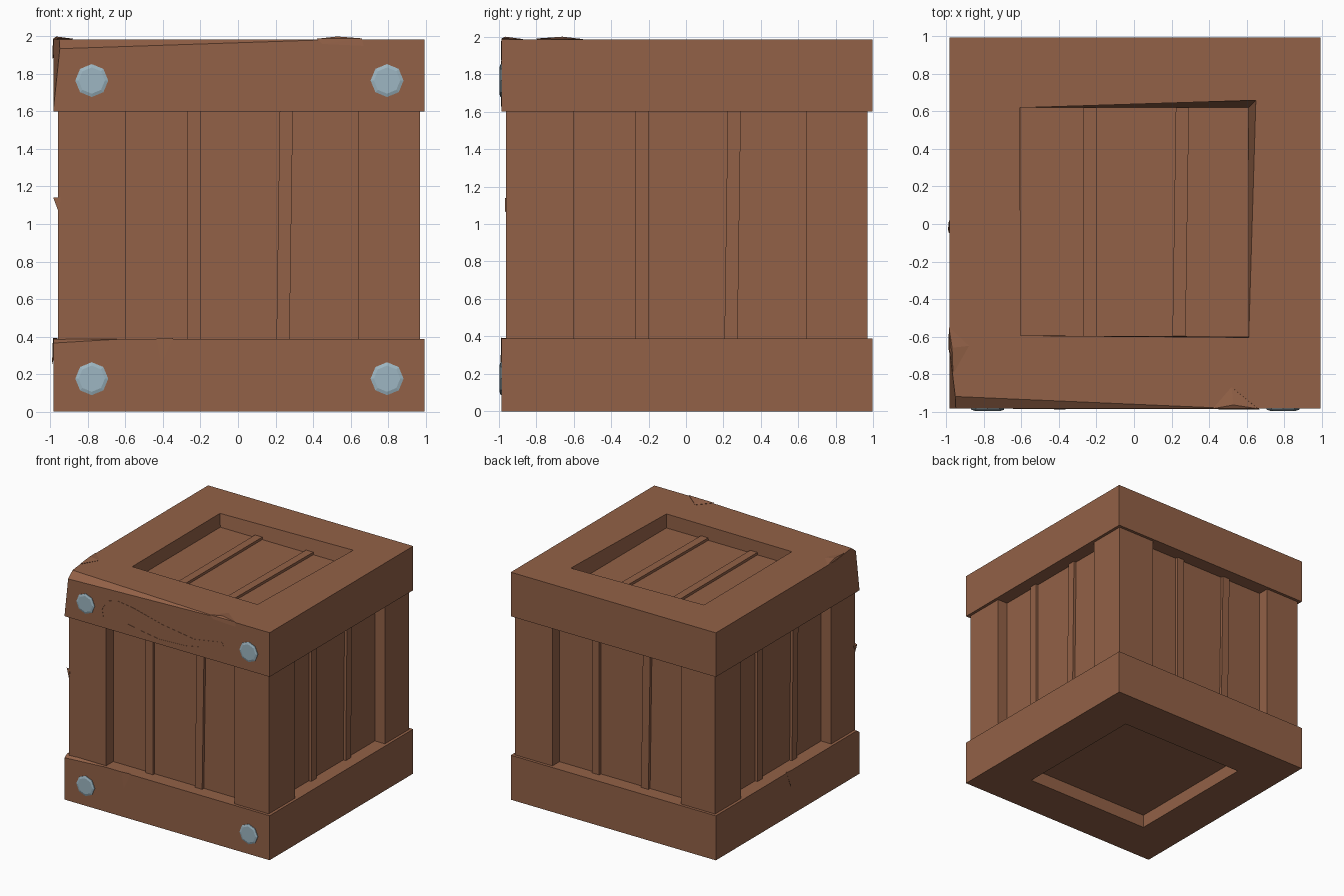
import bpy, bmesh, math
from mathutils import Vector, Matrix

if "Cube" in bpy.data.objects:
    bpy.data.objects.remove(bpy.data.objects["Cube"])

C = 0.005          # horizontal centre of the crate body
H = 0.99           # half width of the frames
WALL = 0.868       # half width of the recessed walls


def material(name, rgb):
    m = bpy.data.materials.new(name)
    m.diffuse_color = (*rgb, 1)
    m.use_nodes = True
    m.node_tree.nodes["Principled BSDF"].inputs["Base Color"].default_value = m.diffuse_color
    return m


WOOD = material("brown_wood", (0.29, 0.12, 0.063))
STEEL = material("pale_steel", (0.34, 0.47, 0.54))


def finish(name, bm, mat=WOOD):
    bmesh.ops.recalc_face_normals(bm, faces=bm.faces)
    me = bpy.data.meshes.new(name)
    bm.to_mesh(me)
    bm.free()
    me.materials.append(mat)
    ob = bpy.data.objects.new(name, me)
    bpy.context.collection.objects.link(ob)
    return ob


def prism(name, outline, to3d, thickness, mat=WOOD):
    """Extrude a flat outline along a vector; to3d maps (u, v) to space."""
    bm = bmesh.new()
    f = bm.faces.new([bm.verts.new(to3d(u, v)) for u, v in outline])
    ext = bmesh.ops.extrude_face_region(bm, geom=[f])
    vs = [g for g in ext["geom"] if isinstance(g, bmesh.types.BMVert)]
    bmesh.ops.translate(bm, verts=vs, vec=Vector(thickness))
    return finish(name, bm, mat)


def rect(a, b, c, d):
    return [(a, c), (b, c), (b, d), (a, d)]


def hull(name, pts):
    bm = bmesh.new()
    for p in pts:
        bm.verts.new(p)
    bmesh.ops.convex_hull(bm, input=bm.verts)
    return finish(name, bm)


def ring_of_four(ob):
    """Centre the part and repeat it on the other three sides."""
    for i in range(4):
        o = ob if i == 0 else ob.copy()
        if i:
            bpy.context.collection.objects.link(o)
        o.matrix_world = Matrix.Translation((C, C, 0)) @ Matrix.Rotation(i * math.pi / 2, 4, 'Z')


def frame(name, z_closed, z_open, floor, opening, cuts=()):
    """Square slab with a recessed panel on its z_open side."""
    bm = bmesh.new()
    def loop(pts, z):
        return [bm.verts.new((x, y, z)) for x, y in pts]
    outer = rect(C - H, C + H, C - H, C + H)
    inner = rect(-0.605, 0.61, -0.6, 0.62)
    loops = [loop(outer, z_closed), loop(outer, z_open), loop(opening, z_open), loop(inner, floor)]
    bm.faces.new(loops[0])
    bm.faces.new(loops[-1])
    for a, b in zip(loops, loops[1:]):
        for i in range(4):
            j = (i + 1) % 4
            bm.faces.new((a[i], a[j], b[j], b[i]))
    # worn edges sliced off
    for p, q, r in cuts:
        p, q, r = Vector(p), Vector(q), Vector(r)
        n = (q - p).cross(r - p).normalized()
        if (Vector((0, 0, 1)) - p).dot(n) > 0:
            n = -n
        res = bmesh.ops.bisect_plane(bm, geom=bm.verts[:] + bm.edges[:] + bm.faces[:],
                                     plane_co=p, plane_no=n, clear_outer=True, dist=1e-5)
        edges = [e for e in bm.edges if e.is_boundary]
        bmesh.ops.holes_fill(bm, edges=edges, sides=0)
    return finish(name, bm)


# Frames with recessed panels
L = C - H
frame("top_frame", 1.6, 1.985, 1.865,
      [(-0.605, -0.595), (0.612, -0.605), (0.65, 0.66), (-0.608, 0.62)],
      [((-0.95, -0.92, 1.985), (-0.95, L, 1.935), (0.55, L, 1.985)),
       ((L, L, 1.605), (-0.945, L, 1.985), (L, -0.66, 1.985))])
frame("bottom_frame", 0.388, 0.0, 0.115, rect(-0.605, 0.61, -0.6, 0.62),
      [((L, L, 0.365), (L, -0.95, 0.388), (-0.6, L, 0.388))])

# Recessed walls
prism("walls", rect(C - WALL, C + WALL, C - WALL, C + WALL),
      lambda u, v: (u, v, 0.3), (0, 0, 1.4))

# Corner posts
ring_of_four(prism("corner_post", rect(0.635, 0.965, -0.965, -0.605),
                   lambda u, v: (u, v, 0.3), (0, 0, 1.4)))

# Battens on the walls and on the top panel
for tag, strip in (("left", rect(-0.275, -0.205, 0, 1)),
                   ("right", [(0.2, 0), (0.27, 0), (0.288, 1), (0.218, 1)])):
    ring_of_four(prism(tag + "_wall_batten", strip,
                       lambda u, v: (u, -WALL - 0.024, 0.38 + 1.24 * v), (0, 0.04, 0)))
    prism(tag + "_top_batten", strip,
          lambda u, v: (u + C, -0.6 + 1.22 * v, 1.887), (0, 0, -0.04))

# Bolts: low eight-sided domes on the front
for i, (x, z) in enumerate([(-0.78, 1.765), (0.795, 1.765), (-0.78, 0.175), (0.795, 0.175)]):
    bm = bmesh.new()
    rings = []
    for r, y in ((0.088, -0.97), (0.088, -0.99), (0.07, -0.996)):
        rings.append([bm.verts.new((x + r * math.cos(k * math.pi / 4), y,
                                    z + r * math.sin(k * math.pi / 4))) for k in range(8)])
    for a, b in zip(rings, rings[1:]):
        for k in range(8):
            bm.faces.new((a[k], a[(k + 1) % 8], b[(k + 1) % 8], b[k]))
    bm.faces.new(rings[0])
    bm.faces.new(rings[-1])
    finish("bolt_%d" % (i + 1), bm, STEEL)

# Wood grain: thin plates on the front of the top frame
front = lambda u, v: (u, L - 0.002, v)
prism("long_grain_mark",
      [(-0.61, 1.7), (-0.645, 1.76), (-0.6, 1.84), (-0.47, 1.87), (-0.32, 1.85), (-0.04, 1.78),
       (0.27, 1.735), (0.54, 1.78), (0.55, 1.745), (0.28, 1.705), (-0.03, 1.755), (-0.32, 1.815),
       (-0.47, 1.84), (-0.59, 1.81), (-0.62, 1.76)], front, (0, 0.006, 0))
prism("short_grain_mark",
      [(-0.37, 1.695), (-0.27, 1.675), (-0.07, 1.645), (0.18, 1.655), (0.34, 1.685),
       (0.17, 1.64), (-0.07, 1.627), (-0.33, 1.665)], front, (0, 0.006, 0))

# Chips and splinters on the edges
hull("front_edge_chip",
     [(0.42, L, 1.988), (0.45, -0.988, 1.96), (0.54, -0.988, 1.87), (0.62, -0.988, 1.9),
      (0.67, -0.988, 1.95), (0.66, L, 1.99), (0.52, -0.87, 1.987), (0.53, -0.965, 2.0)])
hull("left_edge_chip",
     [(-0.987, -0.55, 1.987), (-0.88, -0.65, 1.988), (-0.965, -0.8, 1.99),
      (-0.99, -0.66, 1.88), (-0.97, -0.66, 2.0)])
hull("post_splinter",
     [(-0.985, -0.955, 1.14), (-0.955, -0.967, 1.06), (-0.945, -0.967, 1.14), (-0.955, -0.93, 1.12)])
hull("front_splinter",
     [(-0.435, -0.987, 0.39), (-0.345, -0.987, 0.393), (-0.41, -0.99, 0.25), (-0.39, -0.95, 0.389)])
hull("left_splinter",
     [(-0.987, -0.05, 0.39), (-0.987, 0.02, 0.393), (-0.992, -0.03, 0.25), (-0.95, -0.01, 0.389)])
